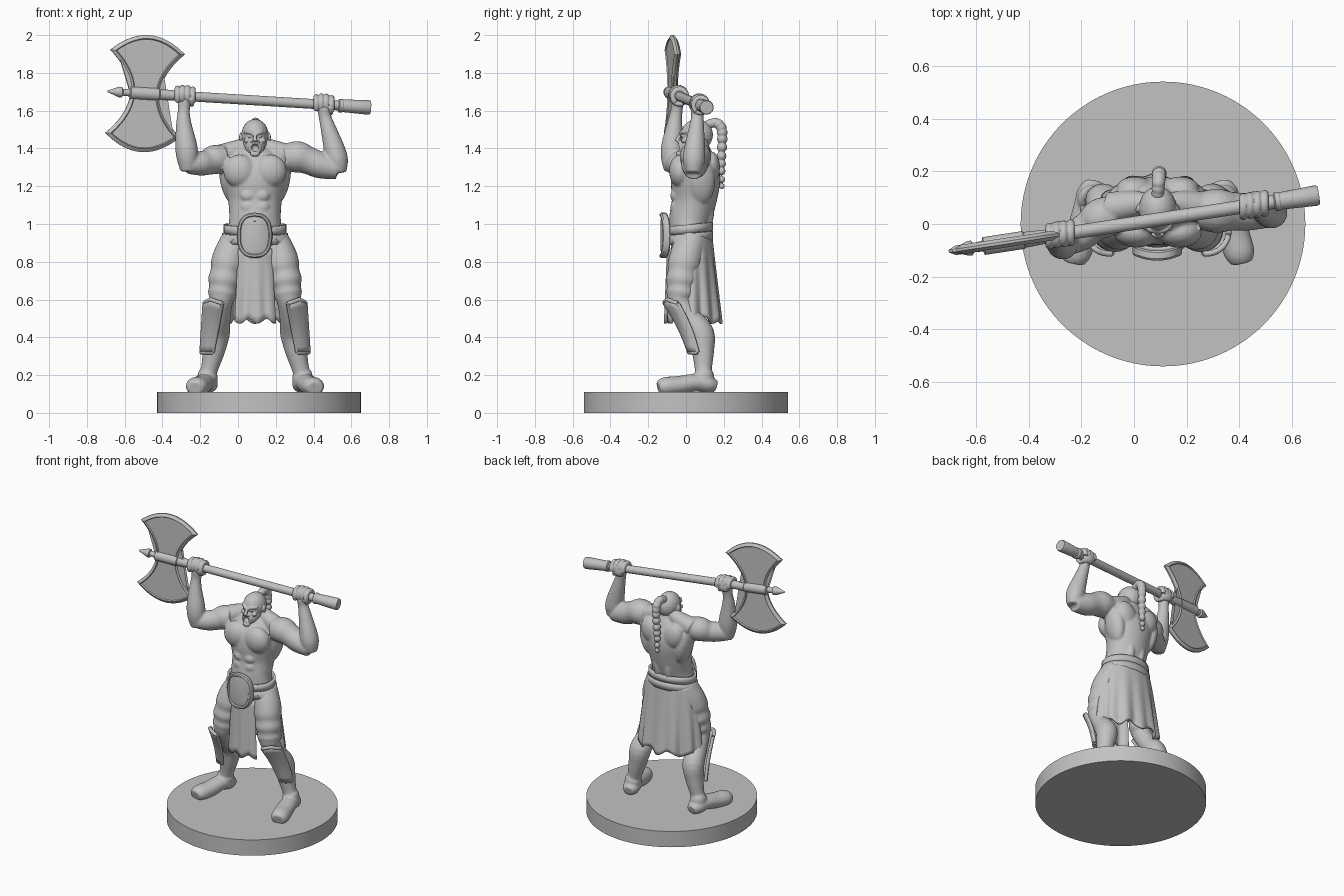
import bpy, bmesh
from math import sin, cos, pi, radians, atan
from mathutils import Vector, Matrix, Euler

if "Cube" in bpy.data.objects:
    bpy.data.objects.remove(bpy.data.objects["Cube"])

GREY = bpy.data.materials.new("plain_grey")
GREY.use_nodes = True
GREY.diffuse_color = (0.54, 0.54, 0.54, 1)
GREY.node_tree.nodes["Principled BSDF"].inputs["Base Color"].default_value = GREY.diffuse_color
CX = 0.09          # centre line of the figure
SIDES = (-1, 1)


def finish(name, bm, angle=40):
    bmesh.ops.recalc_face_normals(bm, faces=bm.faces)
    me = bpy.data.meshes.new(name)
    bm.to_mesh(me)
    bm.free()
    ob = bpy.data.objects.new(name, me)
    bpy.context.collection.objects.link(ob)
    me.materials.append(GREY)
    bpy.ops.object.select_all(action='DESELECT')
    ob.select_set(True)
    bpy.context.view_layer.objects.active = ob
    bpy.ops.object.shade_smooth_by_angle(angle=radians(angle))
    return ob


def fuse(ob, voxel, rounds):
    """Blend overlapping volumes into one sculpted skin."""
    m = ob.modifiers.new("fuse", 'REMESH')
    m.mode, m.voxel_size, m.use_smooth_shade = 'VOXEL', voxel, True
    s = ob.modifiers.new("soften", 'SMOOTH')
    s.factor, s.iterations = 0.5, rounds


def dense(pts, steps):
    """Smooth interpolation through the control points."""
    pts = [Vector((*p, p[3])) if len(p) == 4 else Vector(p) for p in pts]
    out = []
    for i in range(len(pts) - 1):
        a, b, c, d = pts[max(i - 1, 0)], pts[i], pts[i + 1], pts[min(i + 2, len(pts) - 1)]
        for k in range(steps):
            t = k / steps
            out.append(0.5 * (2 * b + (c - a) * t + (2 * a - 5 * b + 4 * c - d) * t * t
                              + (3 * b - a - 3 * c + d) * t ** 3))
    return out + [pts[-1]]


def bridge(bm, a, b):
    for k in range(len(a)):
        j = (k + 1) % len(a)
        bm.faces.new((a[k], a[j], b[j], b[k]))


def sweep(bm, pts, n=20, steps=4, ref=(0, 1, 0), flat=1):
    """Tube through (x, y, z, r) or (x, y, z, rx, ry) points."""
    pts = dense(pts, steps)
    rings = []
    for i, p in enumerate(pts):
        t = Vector((pts[min(i + 1, len(pts) - 1)] - pts[max(i - 1, 0)])[:3]).normalized()
        u = t.cross(Vector(ref)).normalized()
        v = t.cross(u)
        c = Vector(p[:3])
        rings.append([bm.verts.new(c + u * p[3] * cos(2 * pi * k / n) + v * p[4] * flat * sin(2 * pi * k / n))
                      for k in range(n)])
    for a, b in zip(rings, rings[1:]):
        bridge(bm, a, b)
    bm.faces.new(rings[0])
    bm.faces.new(rings[-1])


def blob(bm, c, s, rot=(0, 0, 0)):
    m = Matrix.Translation(c) @ Euler(rot).to_matrix().to_4x4() @ Matrix.Diagonal((*s, 1))
    bmesh.ops.create_uvsphere(bm, u_segments=20, v_segments=14, radius=1, matrix=m)


def sheet(name, f, nu, nv, thick):
    """Thin surface from f(u, v) with u and v in 0..1."""
    bm = bmesh.new()
    g = [[bm.verts.new(f(i / nu, j / nv)) for j in range(nv + 1)] for i in range(nu + 1)]
    for i in range(nu):
        for j in range(nv):
            bm.faces.new((g[i][j], g[i + 1][j], g[i + 1][j + 1], g[i][j + 1]))
    bmesh.ops.remove_doubles(bm, verts=bm.verts, dist=1e-5)
    ob = finish(name, bm)
    m = ob.modifiers.new("thickness", 'SOLIDIFY')
    m.thickness, m.offset = thick, 0


def shrink(outline, d):
    """Move a clockwise outline inward by d."""
    out = []
    for k, p in enumerate(outline):
        e, f = (p - outline[k - 1]).normalized(), (outline[(k + 1) % len(outline)] - p).normalized()
        n, m = Vector((e.y, -e.x)), Vector((f.y, -f.x))
        out.append(p + (n + m) * d / (1 + n.dot(m)))
    return out


def plate(name, outline, layers, place, bend=0):
    """Two-sided plate; layers are (inward offset, half thickness) from rim to middle."""
    bm = bmesh.new()
    outline = [Vector(p) for p in outline]
    loops = []
    for side, order in ((-1, layers[::-1]), (1, layers)):
        for d, h in order:
            loops.append([bm.verts.new((p.x, side * h + bend * p.x ** 2, p.y)) for p in shrink(outline, d)])
    for a, b in zip(loops, loops[1:]):
        bridge(bm, a, b)
    caps = [bm.faces.new(loops[0]), bm.faces.new(loops[-1])]
    bmesh.ops.triangulate(bm, faces=caps)
    bm.transform(place)
    finish(name, bm, 25)


def shaft(x):
    return Vector((x, 0.003 + 0.152 * x, 1.66 - 0.0616 * x))


# Round base
bm = bmesh.new()
bmesh.ops.create_cone(bm, cap_ends=True, segments=96, radius1=0.54, radius2=0.54, depth=0.11,
                      matrix=Matrix.Translation((0.11, 0, 0.055)))
finish("base", bm)

# Body: torso core and neck
bm = bmesh.new()
sweep(bm, [(CX, .02, .80, .13, .09), (CX, .015, .93, .15, .10), (CX, .02, 1.02, .137, .11),
           (CX, .042, 1.12, .142, .118), (CX, .05, 1.22, .165, .13), (CX, .055, 1.30, .17, .12),
           (CX, .06, 1.37, .12, .085), (CX, .06, 1.41, .06, .06)], n=32)
sweep(bm, [(CX, .08, 1.32, .07), (CX, .06, 1.43, .056)])
blob(bm, (CX, .03, 1.345), (.12, .065, .05))
for s in SIDES:
    # Torso muscles
    blob(bm, (CX + s * .08, -.03, 1.28), (.088, .06, .088), (0, s * .25, 0))
    blob(bm, (CX + s * .135, .08, 1.23), (.05, .075, .13), (0, s * .2, 0))
    blob(bm, (CX + s * .085, .135, 1.30), (.07, .045, .085), (0, s * .4, 0))
    blob(bm, (CX + s * .04, .105, 1.08), (.035, .045, .12))
    for z in (1.03, 1.09, 1.15):
        blob(bm, (CX + s * .036, -.055, z), (.042, .028, .034))
    sweep(bm, [(CX + s * .03, .075, 1.43, .038), (CX + s * .09, .075, 1.395, .052), (CX + s * .18, .06, 1.36, .062)])
    # Legs with gathered breeches
    sweep(bm, [(CX + s * o, y, z, r) for o, y, z, r in (
        (.09, .03, .92, .085), (.13, .005, .84, .088), (.147, -.01, .78, .089), (.155, -.016, .745, .081),
        (.163, -.022, .70, .086), (.168, -.026, .665, .075), (.173, -.028, .63, .077), (.18, -.028, .585, .062),
        (.192, .02, .50, .062), (.203, .08, .42, .07), (.22, .09, .32, .058), (.243, .092, .225, .045),
        (.25, .094, .20, .054), (.255, .095, .14, .052))])
    # Feet
    sweep(bm, [(CX + s * o, y, z, r) for o, y, z, r in (
        (.243, .16, .14, .035), (.25, .12, .15, .055), (.268, .05, .16, .055), (.29, -.04, .145, .059),
        (.31, -.11, .14, .058), (.318, -.145, .132, .042))], ref=(0, 0, 1), flat=.85)

# Arms, the left one and the right one
sweep(bm, [(.25, .05, 1.35, .072), (.315, .05, 1.355, .084), (.375, .048, 1.335, .073),
           (.44, .045, 1.31, .07), (.53, .04, 1.287, .052)])
sweep(bm, [(.535, .04, 1.27, .04), (.525, .042, 1.33, .058), (.512, .045, 1.39, .057), (.48, .055, 1.5, .042),
           (.46, .06, 1.57, .033), (.455, .06, 1.62, .038)])
sweep(bm, [(-.07, .04, 1.35, .07), (-.125, .02, 1.34, .078), (-.165, -.01, 1.325, .066),
           (-.205, -.04, 1.32, .064), (-.265, -.075, 1.315, .05)])
sweep(bm, [(-.265, -.075, 1.28, .04), (-.268, -.076, 1.35, .057), (-.275, -.072, 1.42, .058),
           (-.287, -.06, 1.53, .041), (-.287, -.05, 1.6, .032), (-.282, -.045, 1.66, .038)])
fuse(finish("body", bm), .007, 4)

# Hands: palm and curled fingers round the shaft
for name, hx in (("right_hand", -.28), ("left_hand", .455)):
    bm = bmesh.new()
    blob(bm, shaft(hx) + Vector((0, .025, -.01)), (.046, .026, .038))
    blob(bm, shaft(hx) + Vector((0, 0, -.03)), (.036, .03, .028))
    for k in range(4):
        c = shaft(hx + (k - 1.5) * .027)
        arc = [radians(a) for a in range(-20, 231, 25)]
        sweep(bm, [(c.x, c.y + .036 * cos(a), c.z + .038 * sin(a) + .006 * (k in (1, 2)), .0155) for a in arc],
              n=10, steps=2, ref=(1, 0, 0))
    sweep(bm, [(*(shaft(hx + .035) + Vector((0, y, z))), .014) for y, z in ((.02, -.04), (-.02, -.036), (-.038, -.01))],
          n=10, ref=(1, 0, 0))
    fuse(finish(name, bm), .0035, 1)

# Head with face and ears
bm = bmesh.new()
blob(bm, (CX, .058, 1.472), (.072, .085, .083))
blob(bm, (CX, .012, 1.41), (.052, .052, .058))
blob(bm, (CX, .04, 1.43), (.062, .06, .06))
sweep(bm, [(CX, -.028, 1.475, .008), (CX, -.044, 1.45, .011), (CX, -.046, 1.438, .013)], n=10)
blob(bm, (CX, -.036, 1.372), (.026, .016, .016))
for s in SIDES:
    sweep(bm, [(CX + s * .004, -.027, 1.474, .010), (CX + s * .03, -.02, 1.487, .011), (CX + s * .056, .005, 1.485, .008)], n=10)
    blob(bm, (CX + s * .025, -.018, 1.464), (.012, .009, .007))
    blob(bm, (CX + s * .042, -.008, 1.442), (.017, .018, .013))
    blob(bm, (CX + s * .016, -.038, 1.436), (.009, .01, .007))
    blob(bm, (CX + s * .073, .06, 1.455), (.009, .018, .03), (.2, 0, s * .4))
loop = [2 * pi * k / 16 for k in range(17)]
sweep(bm, [(CX + .026 * cos(a), -.036 + .006 * abs(cos(a)), 1.404 + .025 * sin(a), .008) for a in loop],
      n=8, steps=1)
head = finish("head", bm)
fuse(head, .0035, 2)

# Open mouth
bm = bmesh.new()
blob(bm, (CX, -.042, 1.404), (.021, .028, .02))
cutter = finish("mouth_cutter", bm)
cutter.hide_render = cutter.hide_viewport = True
m = head.modifiers.new("mouth", 'BOOLEAN')
m.operation, m.object = 'DIFFERENCE', cutter

# Braid of knotted beads
bm = bmesh.new()
for p in dense([(CX, .115, 1.525, .024), (CX + .003, .155, 1.537, .026), (CX + .005, .187, 1.51, .028),
                (CX + .006, .192, 1.45, .028), (CX + .004, .188, 1.36, .026), (CX, .187, 1.28, .022),
                (CX, .19, 1.20, .015)], 2):
    blob(bm, p[:3], (p[3], p[3], p[3]))
fuse(finish("braid", bm), .004, 1)

# Axe: shaft with spike, collar and grip, then the double blade
bm = bmesh.new()
sweep(bm, [(*shaft(x), r) for x, r in (
    (-.69, .004), (-.63, .028), (-.615, .028), (-.61, .018), (-.575, .02), (-.57, .034), (-.42, .034),
    (-.415, .03), (-.33, .026), (.53, .026), (.535, .036), (.55, .036), (.555, .033), (.69, .039), (.70, .035))],
    n=24, steps=1)
finish("axe_shaft", bm, 30)
edge = [(.2 * t, .31 - .09 * t * t) for t in [k / 10 - 1 for k in range(20)]]
waist = [(.08 + .12 * t * t, .22 * t) for t in [1 - k / 10 for k in range(20)]]
half = edge + waist
place = Matrix.Translation(shaft(-.492)) @ Matrix.Rotation(atan(.152), 4, 'Z') @ Matrix.Rotation(atan(.0616), 4, 'Y')
plate("axe_blade", half + [(-x, -z) for x, z in half], ((0, .005), (.018, .018), (.023, .011)), place)

# Belts and oval buckle
for name, z, h, rx, ry in (("upper_belt", .975, .045, .158, .116), ("lower_belt", .925, .05, .168, .116)):
    sheet(name, lambda u, v: (CX + rx * cos(2 * pi * u), .02 + ry * sin(2 * pi * u),
                              z + h * (v - .5) + .012 * sin(2 * pi * u)), 48, 2, .015)
oval = []
for k in range(40):
    a = -2 * pi * k / 40
    c, s = cos(a), sin(a)
    oval.append((.094 * abs(c) ** .8 * (1 if c > 0 else -1), .12 * abs(s) ** .8 * (1 if s > 0 else -1)))
plate("buckle", oval, ((0, .012), (.006, .019), (.016, .019), (.021, .011), (.045, .015)),
      Matrix.Translation((CX - .002, -.12, .94)), bend=2.5)


# Long back skirt, gathered to the front at the hips, and the front cloth
def skirt(u, v):
    a0 = -18 - 42 * max(0, 1 - v / .22)
    a = radians(a0 + (180 - 2 * a0) * u)
    k = 1 + .05 * v * sin(a * 13) + .03 * v * sin(a * 7 + 1)
    return (CX + (.168 + .062 * v ** .7) * k * cos(a), .02 + (.112 + .05 * v) * k * sin(a),
            .94 - (.45 + .018 * sin(a * 9)) * v)


def front_cloth(u, v):
    w = .085 + .022 * v
    return (CX + w * (2 * u - 1), -.094 - .012 * v + .005 * v * sin(u * 19) + .03 * (2 * u - 1) ** 2,
            .87 - (.385 + .012 * sin(u * 14)) * v)


sheet("back_skirt", skirt, 110, 18, .014)
sheet("front_cloth", front_cloth, 40, 10, .014)

# Shin guards with raised rims
for s, side in ((-1, "right"), (1, "left")):
    def guard(u, v):
        a = radians(36 + 88 * (u - .5))
        r = .083 - .03 * v
        return (CX + s * (.186 + .046 * v + r * sin(a)), -.03 + .1 * v - r * cos(a) + .012 * sin(pi * v),
                .60 - .28 * v - .02 * abs(2 * u - 1) * (1 - v))
    sheet(side + "_shin_guard", guard, 16, 8, .018)
    bm = bmesh.new()
    ts = [k / 8 for k in range(9)]
    for line in ([(0, t) for t in ts], [(1, t) for t in ts], [(t, 0) for t in ts], [(t, 1) for t in ts]):
        sweep(bm, [(*guard(*p), .011) for p in line], n=10, steps=1, ref=(.3, .8, .5))
    finish(side + "_shin_guard_rim", bm)
